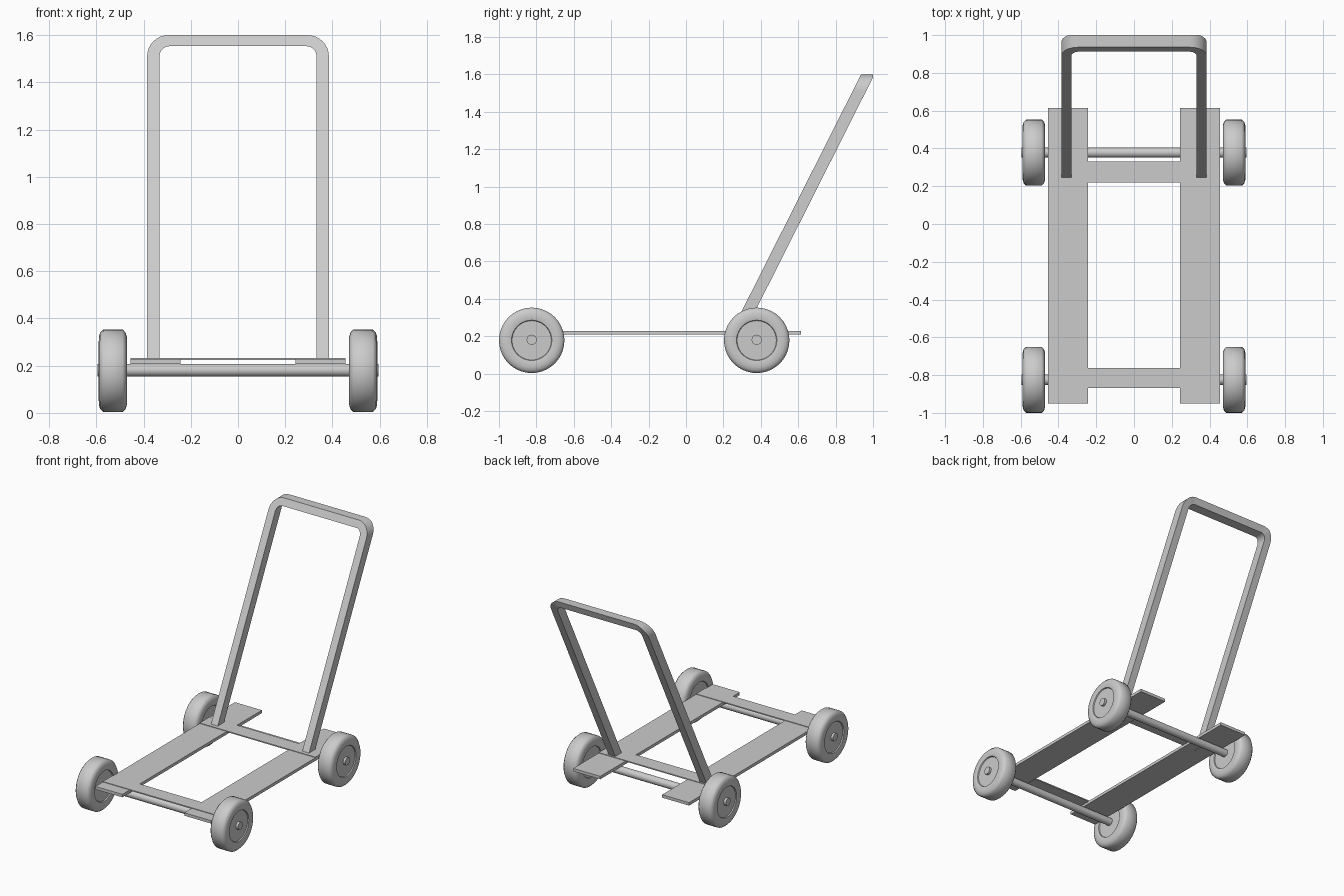
import bpy, bmesh, math

if "Cube" in bpy.data.objects:
    bpy.data.objects.remove(bpy.data.objects["Cube"])

grey = bpy.data.materials.new("plain grey")
grey.diffuse_color = (0.6, 0.6, 0.6, 1)
grey.use_nodes = True
grey.node_tree.nodes["Principled BSDF"].inputs["Base Color"].default_value = grey.diffuse_color

WHEEL_Z = 0.178
AXLE_Y = {"front": -0.825, "rear": 0.378}


def finish(name, bm, smooth=None):
    bmesh.ops.recalc_face_normals(bm, faces=bm.faces)
    mesh = bpy.data.meshes.new(name)
    bm.to_mesh(mesh)
    bm.free()
    mesh.materials.append(grey)
    ob = bpy.data.objects.new(name, mesh)
    bpy.context.collection.objects.link(ob)
    if smooth:
        bpy.ops.object.select_all(action='DESELECT')
        ob.select_set(True)
        bpy.context.view_layer.objects.active = ob
        bpy.ops.object.shade_smooth_by_angle(angle=math.radians(smooth))
    return ob


def box(name, x0, x1, y0, y1, z0, z1):
    bm = bmesh.new()
    bmesh.ops.create_cube(bm, size=1)
    for v in bm.verts:
        v.co = (x0 + (v.co.x + .5) * (x1 - x0),
                y0 + (v.co.y + .5) * (y1 - y0),
                z0 + (v.co.z + .5) * (z1 - z0))
    return finish(name, bm)


def lathe_x(name, profile, cx, cy, cz, seg, smooth):
    """Revolve (x, radius) points about the x axis; ends are capped."""
    bm = bmesh.new()
    rings = []
    for x, r in profile:
        rings.append([bm.verts.new((cx + x,
                                    cy + r * math.cos(2 * math.pi * i / seg),
                                    cz + r * math.sin(2 * math.pi * i / seg)))
                      for i in range(seg)])
    for a, b in zip(rings, rings[1:]):
        for i in range(seg):
            j = (i + 1) % seg
            bm.faces.new((a[i], a[j], b[j], b[i]))
    bm.faces.new(rings[0])
    bm.faces.new(rings[-1])
    return finish(name, bm, smooth)


# Wheels: rounded tyre with a slightly recessed hub disc on both sides
half = [(0.050, 0.105), (0.057, 0.108), (0.060, 0.122), (0.059, 0.145),
        (0.054, 0.162), (0.041, 0.175)]
tyre = [(-x, r) for x, r in half] + [(x, r) for x, r in reversed(half)]
for end, y in AXLE_Y.items():
    for side, s in (("left", -1), ("right", 1)):
        lathe_x(f"{end}_{side}_wheel", tyre, s * 0.53, y, WHEEL_Z, 40, 50)
    # Axle through both wheels
    lathe_x(f"{end}_axle", [(-0.596, 0.027), (0.596, 0.027)],
            0, y, 0.181, 24, 40)

# Deck planks and thin cross plates laid over them
box("left_plank", -0.455, -0.243, -0.95, 0.615, 0.208, 0.229)
box("right_plank", 0.243, 0.455, -0.95, 0.615, 0.208, 0.229)
box("front_cross_plate", -0.455, 0.455, -0.868, -0.762, 0.225, 0.233)
box("rear_cross_plate", -0.455, 0.455, 0.22, 0.33, 0.225, 0.233)

# Handle: U-shaped bar with rounded corners, leaning backwards
Z0, ZTOP, W, BAR, R = 0.207, 1.6, 0.385, 0.053, 0.09


def arch(w, top, r, n=8):
    pts = [(w, Z0)]
    for i in range(n + 1):
        a = math.pi / 2 * i / n
        pts.append((w - r + r * math.cos(a), top - r + r * math.sin(a)))
    return pts + [(-x, z) for x, z in reversed(pts)]


def lean(x, z, depth):
    return (x, min(0.243 + 0.504 * (z - 0.225) + depth, 1.0), z)


bm = bmesh.new()
outer, inner = arch(W, ZTOP, R), arch(W - BAR, ZTOP - 0.047, 0.042)
sections = []
for (xo, zo), (xi, zi) in zip(outer, inner):
    sections.append([bm.verts.new(lean(*p)) for p in
                     ((xo, zo, 0), (xi, zi, 0), (xi, zi, 0.072), (xo, zo, 0.072))])
for a, b in zip(sections, sections[1:]):
    for i in range(4):
        j = (i + 1) % 4
        bm.faces.new((a[i], a[j], b[j], b[i]))
bm.faces.new(sections[0])
bm.faces.new(sections[-1])
finish("push_handle", bm, 30)
